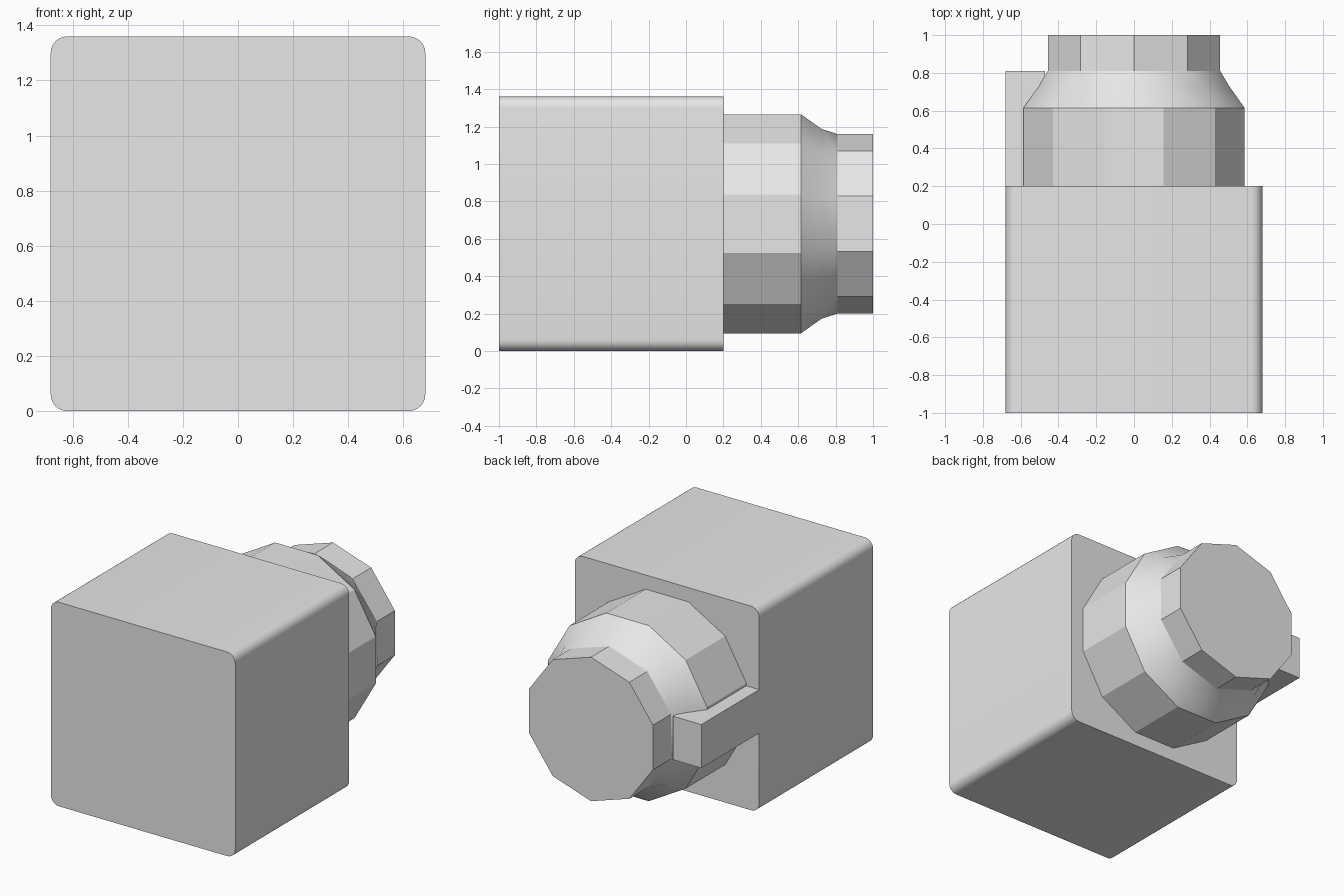
import bpy, bmesh
from math import sin, cos, pi, radians

if "Cube" in bpy.data.objects:
    bpy.data.objects.remove(bpy.data.objects["Cube"], do_unlink=True)

grey = bpy.data.materials.new("plain_grey")
grey.use_nodes = True
colour = (0.8, 0.8, 0.8, 1)
grey.diffuse_color = colour
grey.node_tree.nodes["Principled BSDF"].inputs["Base Color"].default_value = colour

MID = 0.68  # height of the main axis


def finish(name, bm):
    bmesh.ops.recalc_face_normals(bm, faces=bm.faces)
    mesh = bpy.data.meshes.new(name)
    bm.to_mesh(mesh)
    bm.free()
    mesh.materials.append(grey)
    obj = bpy.data.objects.new(name, mesh)
    bpy.context.collection.objects.link(obj)
    return obj


def smooth(obj, angle):
    bpy.ops.object.select_all(action='DESELECT')
    obj.select_set(True)
    bpy.context.view_layer.objects.active = obj
    bpy.ops.object.shade_smooth_by_angle(angle=radians(angle))


def box(name, low, high, radius=0):
    bm = bmesh.new()
    bmesh.ops.create_cube(bm, size=1)
    for v in bm.verts:
        v.co = [a + (c + 0.5) * (b - a) for c, a, b in zip(v.co, low, high)]
    if radius:  # round only the edges running front to back
        edges = [e for e in bm.edges
                 if abs(e.verts[0].co.y - e.verts[1].co.y) > 0.1]
        bmesh.ops.bevel(bm, geom=edges, offset=radius, segments=6,
                        profile=0.5, affect='EDGES')
    return finish(name, bm)


def ring(bm, sides, radius, y, phase):
    return [bm.verts.new((radius * cos(a), y, MID + radius * sin(a)))
            for a in (2 * pi * (i + phase) / sides for i in range(sides))]


def loft(bm, a, b):
    # join two rings, stepping along whichever is behind in angle
    n, m = len(a), len(b)
    if n == m:
        for i in range(n):
            bm.faces.new((a[i], a[(i + 1) % n], b[(i + 1) % n], b[i]))
        return
    i = j = 0
    while i < n or j < m:
        p, q = a[i % n], b[j % m]
        if j == m or (i < n and (i + 1) / n <= (j + 1) / m):
            i += 1
            bm.faces.new((p, a[i % n], q))
        else:
            j += 1
            bm.faces.new((p, b[j % m], q))


# Main block and the side bar flush with it
smooth(box("body", (-0.68, -1, 0), (0.68, 0.2, 1.36), 0.06), 30)
box("side_bar", (-0.68, 0.19, 0.53), (-0.47, 0.81, 0.82))

# Twelve-sided collar narrowing into a ten-sided stub
bm = bmesh.new()
rings = [ring(bm, 12, 0.606, 0.2, 0.5), ring(bm, 12, 0.606, 0.615, 0.5),
         ring(bm, 12, 0.525, 0.725, 0.5), ring(bm, 10, 0.48, 0.81, 0.5),
         ring(bm, 10, 0.48, 1, 0.5)]
for a, b in zip(rings, rings[1:]):
    loft(bm, a, b)
bm.faces.new(rings[0])
bm.faces.new(rings[-1])
smooth(finish("stepped_neck", bm), 28)
